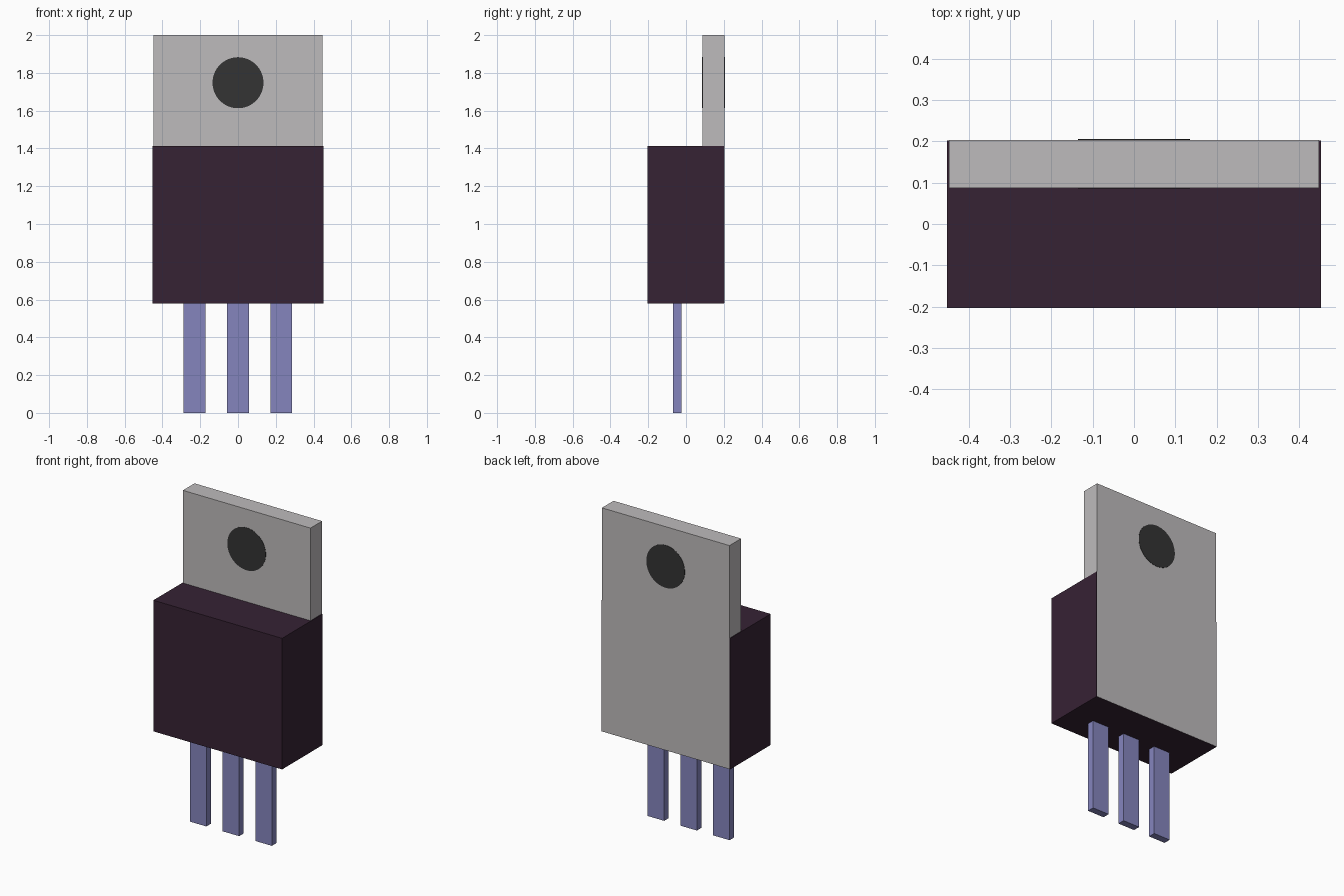
import bpy
import math

if "Cube" in bpy.data.objects:
    bpy.data.objects.remove(bpy.data.objects["Cube"])


def material(name, color):
    m = bpy.data.materials.new(name)
    m.diffuse_color = (*color, 1.0)
    m.use_nodes = True
    m.node_tree.nodes["Principled BSDF"].inputs["Base Color"].default_value = m.diffuse_color
    return m


plastic = material("dark plum plastic", (0.037, 0.016, 0.034))
metal = material("grey metal", (0.515, 0.497, 0.503))
lead = material("blue lead", (0.235, 0.235, 0.515))
black = material("hole charcoal", (0.034, 0.034, 0.034))


def box(name, mat, x, y, z):
    """Box from (min, max) ranges on each axis."""
    centre = [(a + b) / 2 for a, b in (x, y, z)]
    bpy.ops.mesh.primitive_cube_add(size=1, location=centre)
    ob = bpy.context.object
    ob.name = name
    ob.scale = [b - a for a, b in (x, y, z)]
    bpy.ops.object.transform_apply(location=False, rotation=False, scale=True)
    ob.data.materials.append(mat)
    return ob


# Moulded body
box("body", plastic, (-0.452, 0.452), (-0.203, 0.202), (0.58, 1.412))

# Metal mounting plate, running down the whole back of the body
box("mounting_tab", metal, (-0.448, 0.448), (0.087, 0.2035), (0.581, 2.0))

# Dark mounting hole, a disc just proud of both tab faces
bpy.ops.mesh.primitive_cylinder_add(vertices=64, radius=0.135, depth=0.12,
                                    location=(0, 0.1455, 1.748),
                                    rotation=(math.pi / 2, 0, 0))
hole = bpy.context.object
hole.name = "mounting_hole"
hole.data.materials.append(black)
bpy.ops.object.shade_smooth_by_angle()

# Three leads
for side, cx in (("left", -0.231), ("middle", -0.001), ("right", 0.229)):
    box(f"{side}_lead", lead, (cx - 0.058, cx + 0.058), (-0.07, -0.025), (0.0, 0.60))
